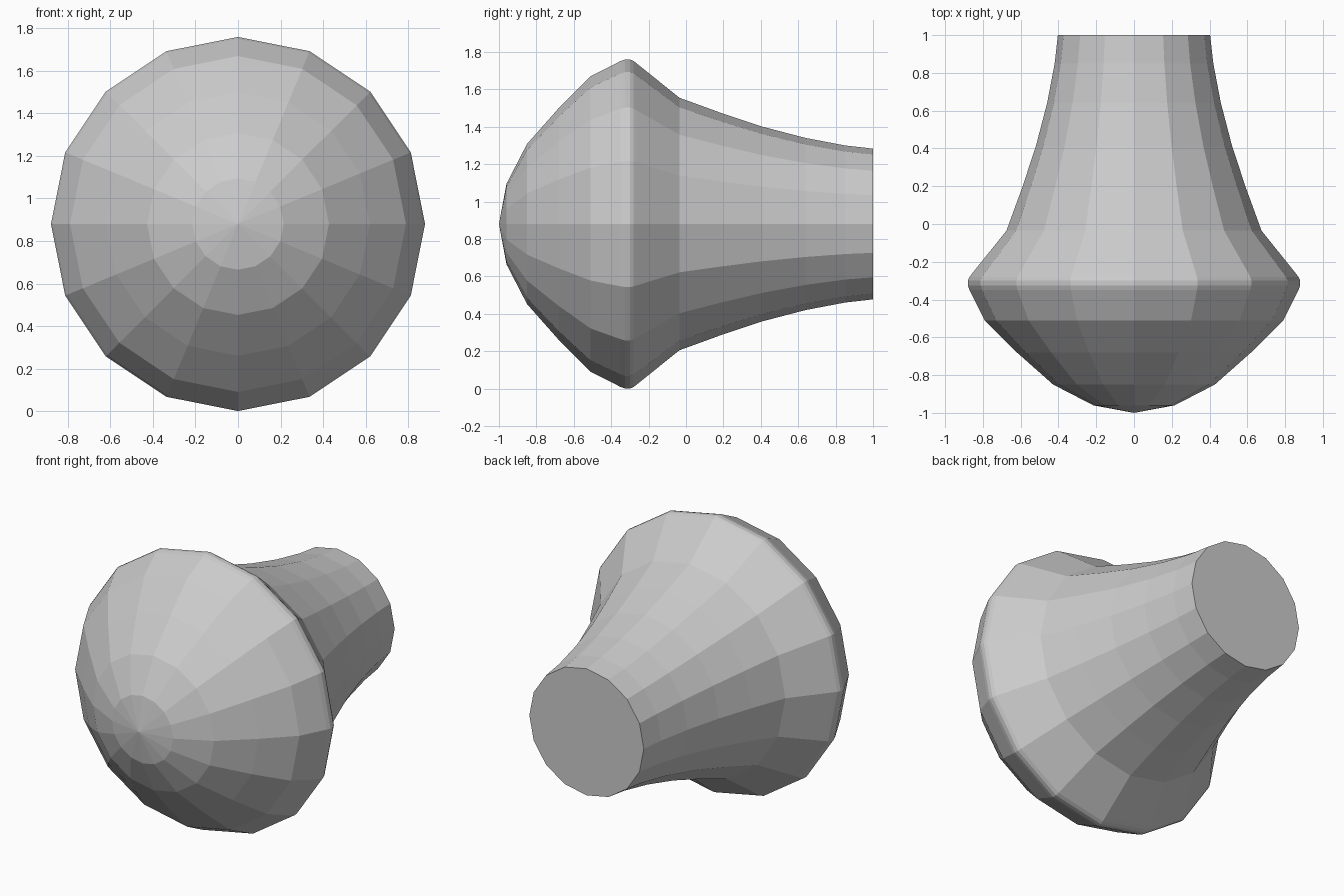
import bpy, bmesh, math

if "Cube" in bpy.data.objects:
    bpy.data.objects.remove(bpy.data.objects["Cube"])

SIDES = 16
AXIS_Z = 0.88

# Profile along y: (y, radius), from the domed face to the end of the neck
PROFILE = [(-0.96, 0.215), (-0.85, 0.428), (-0.68, 0.62), (-0.51, 0.79),
           (-0.35, 0.871), (-0.325, 0.88), (-0.30, 0.88), (-0.28, 0.871),
           (-0.262, 0.857), (-0.035, 0.675), (0.19, 0.593), (0.41, 0.52),
           (0.64, 0.46), (0.85, 0.42), (1.0, 0.403)]

bm = bmesh.new()


def ring(y, r):
    return [bm.verts.new((r * math.sin(math.tau * i / SIDES), y,
                          AXIS_Z + r * math.cos(math.tau * i / SIDES)))
            for i in range(SIDES)]


rings = [ring(y, r) for y, r in PROFILE]

# Domed tip
tip = bm.verts.new((0, -1, AXIS_Z))
for i in range(SIDES):
    bm.faces.new((tip, rings[0][i], rings[0][(i + 1) % SIDES]))

# Lathed wall
for a, b in zip(rings, rings[1:]):
    for i in range(SIDES):
        j = (i + 1) % SIDES
        bm.faces.new((a[i], b[i], b[j], a[j]))

# Flat end of the neck
bm.faces.new(rings[-1])
bmesh.ops.recalc_face_normals(bm, faces=bm.faces[:])

mesh = bpy.data.meshes.new("knob")
bm.to_mesh(mesh)
bm.free()
knob = bpy.data.objects.new("knob", mesh)
bpy.context.collection.objects.link(knob)
